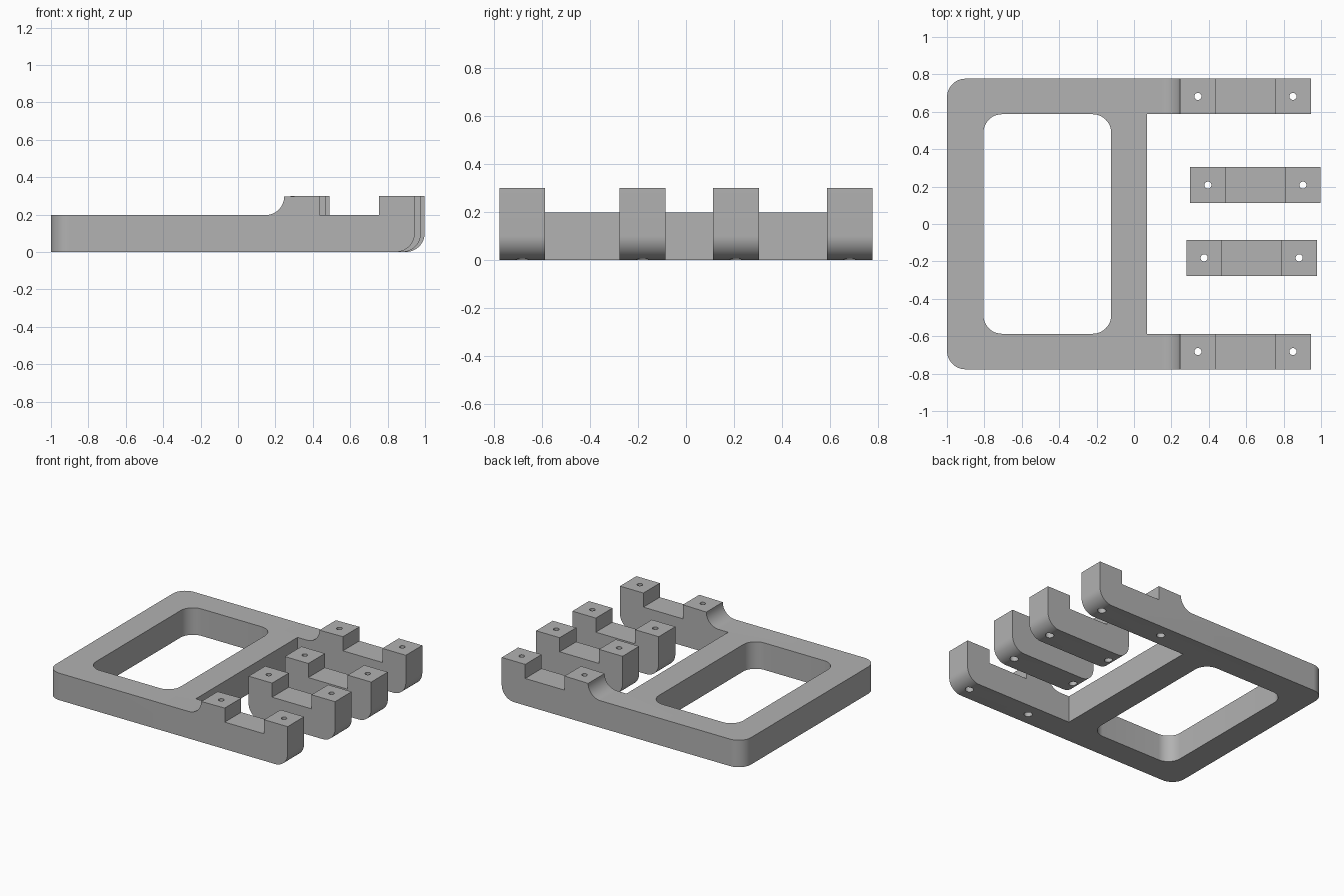
import bpy, bmesh, math
from mathutils import Vector

if "Cube" in bpy.data.objects:
    bpy.data.objects.remove(bpy.data.objects["Cube"])

H, TOP, R = 0.197, 0.30, 0.1      # slab height, block height, rounding radius
OUT, INN = 0.777, 0.587           # outer and inner half widths of the frame

grey = bpy.data.materials.new("plain grey")
grey.diffuse_color = (0.445, 0.445, 0.445, 1)
grey.use_nodes = True
grey.node_tree.nodes["Principled BSDF"].inputs["Base Color"].default_value = grey.diffuse_color


def arc(cx, cy, r, a0, a1, n=12):
    """Points on an arc, angles in degrees."""
    return [(cx + r * math.cos(math.radians(a0 + (a1 - a0) * i / n)),
             cy + r * math.sin(math.radians(a0 + (a1 - a0) * i / n))) for i in range(n + 1)]


def prism(name, pts, lo, hi, axis="z"):
    """Extrude a 2D outline along z (plan) or along y (side profile)."""
    place = (lambda p, t: (p[0], p[1], t)) if axis == "z" else (lambda p, t: (p[0], t, p[1]))
    bm = bmesh.new()
    face = bm.faces.new([bm.verts.new(place(p, lo)) for p in pts])
    out = bmesh.ops.extrude_face_region(bm, geom=[face])
    moved = [v for v in out["geom"] if isinstance(v, bmesh.types.BMVert)]
    bmesh.ops.translate(bm, verts=moved, vec=Vector(place((0, 0), hi - lo)))
    bmesh.ops.recalc_face_normals(bm, faces=bm.faces)
    me = bpy.data.meshes.new(name)
    bm.to_mesh(me)
    bm.free()
    ob = bpy.data.objects.new(name, me)
    bpy.context.collection.objects.link(ob)
    me.materials.append(grey)
    return ob


def activate(ob):
    bpy.ops.object.select_all(action="DESELECT")
    ob.select_set(True)
    bpy.context.view_layer.objects.active = ob


def boolean(ob, tool, op="DIFFERENCE"):
    activate(ob)
    mod = ob.modifiers.new("cut", "BOOLEAN")
    mod.object, mod.operation, mod.solver = tool, op, "EXACT"
    bpy.ops.object.modifier_apply(modifier=mod.name)
    bpy.data.objects.remove(tool)


def screw_hole(ob, x, y):
    """Narrow through hole with a wider bore from below."""
    boolean(ob, prism("hole", arc(x, y, 0.019, 0, 345, 23), -0.1, 0.4))
    boolean(ob, prism("bore", arc(x, y, 0.028, 0, 345, 23), -0.1, 0.1))


def smooth(ob):
    activate(ob)
    bpy.ops.object.shade_smooth_by_angle(angle=math.radians(30))


def cradle_top(x0, x1):
    """Two raised blocks with a gap between them, from right to left."""
    return [(x1, TOP), (x1 - 0.19, TOP), (x1 - 0.19, H), (x0 + 0.19, H), (x0 + 0.19, TOP)]


# Frame: U-shaped plan intersected with the side profile
X0, X1 = 0.247, 0.945
plan = (arc(-1 + R, -OUT + R, R, 180, 270) + [(1.2, -OUT), (1.2, -INN), (0.07, -INN),
        (0.07, INN), (1.2, INN), (1.2, OUT)] + arc(-1 + R, OUT - R, R, 90, 180))
side = ([(-1.2, 0)] + arc(X1 - R, R, R, 270, 360) + cradle_top(X0, X1)
        + arc(X0 - R, H + R, R, 0, -90)[0 if H + R < TOP else 1:] + [(-1.2, H)])
frame = prism("frame", plan, -0.1, 0.4)
boolean(frame, prism("side_profile", side, -1, 1, "y"), "INTERSECT")

# Rounded window opening
wx0, wx1 = -0.805, -0.122
window = (arc(wx0 + R, -INN + R, R, 180, 270) + arc(wx1 - R, -INN + R, R, 270, 360)
          + arc(wx1 - R, INN - R, R, 0, 90) + arc(wx0 + R, INN - R, R, 90, 180))
boolean(frame, prism("window", window, -0.1, 0.4))
for y in (-0.682, 0.682):
    for x in (0.342, 0.85):
        screw_hole(frame, x, y)
smooth(frame)

# Loose clips between the arms
for name, x0, y in (("back_clip", 0.30, 0.208), ("front_clip", 0.28, -0.181)):
    x1 = x0 + 0.698
    profile = (arc(x0 + R, R, R, 180, 270) + arc(x1 - R, R, R, 270, 360)
               + cradle_top(x0, x1) + [(x0, TOP)])
    clip = prism(name, profile, y - 0.096, y + 0.096, "y")
    for x in (x0 + 0.095, x1 - 0.095):
        screw_hole(clip, x, y)
    smooth(clip)
